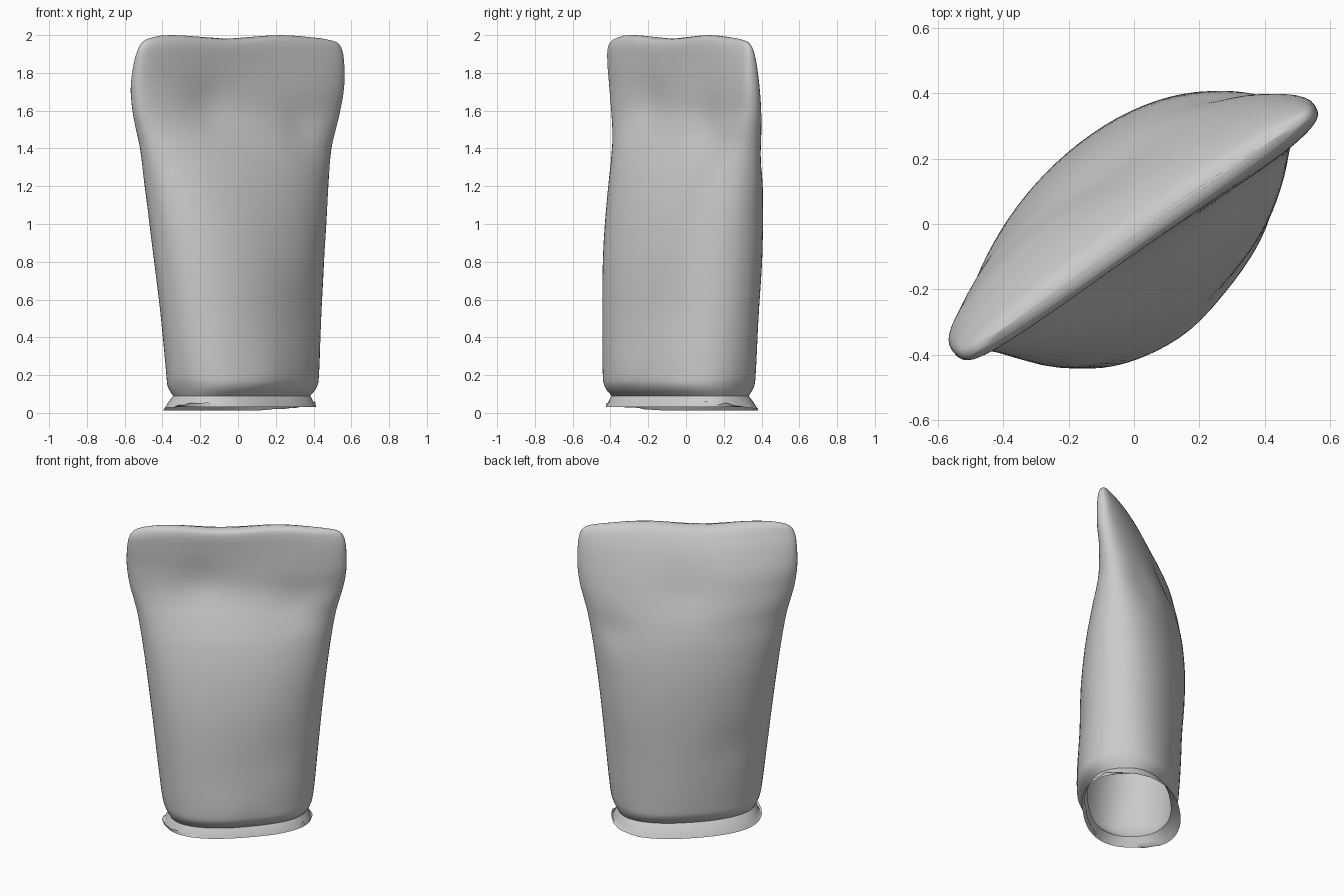
import bpy, bmesh, math, random
from mathutils import Vector, Matrix

random.seed(4)
cube = bpy.data.objects.get("Cube")
if cube:
    bpy.data.objects.remove(cube, do_unlink=True)

SEGMENTS = 72


def make_material(name, value):
    mat = bpy.data.materials.new(name)
    mat.use_nodes = True
    colour = (value, value, value, 1)
    mat.diffuse_color = colour
    mat.node_tree.nodes["Principled BSDF"].inputs["Base Color"].default_value = colour
    return mat


def spline(keys, steps):
    """Catmull-Rom samples through the profile keys."""
    rows = []
    for i in range(len(keys) - 1):
        p = [Vector(keys[min(max(i + k, 0), len(keys) - 1)]) for k in (-1, 0, 1, 2)]
        for s in range(steps):
            t = s / steps
            rows.append(0.5 * (2 * p[1] + (p[2] - p[0]) * t
                               + (2 * p[0] - 5 * p[1] + 4 * p[2] - p[3]) * t ** 2
                               + (3 * p[1] - p[0] - 3 * p[2] + p[3]) * t ** 3))
    return rows + [Vector(keys[-1])]


def section(row, shape):
    """Section: height, half width, half depth, middle shift, end shift, squareness, turn."""
    z, a, b, middle, end, n, turn = row
    rotation = Matrix.Rotation(math.radians(turn), 3, 'Z')
    points = []
    for i in range(SEGMENTS):
        t = math.tau * i / SEGMENTS
        c, s = math.cos(t), math.sin(t)
        power = 2 / (n + 0.2 if s < 0 else n)
        x = math.copysign(abs(c) ** power, c)
        y = math.copysign(abs(s) ** power, s) * b + end + (middle - end) * (1 - x * x)
        points.append(rotation @ shape(Vector((x * a - 0.008, y, z))))
    return points


def loft(name, rows, mat, shape, cap):
    bm = bmesh.new()
    rings = [[bm.verts.new(p) for p in section(r, shape)] for r in rows]
    for low, high in zip(rings, rings[1:]):
        for i in range(SEGMENTS):
            j = (i + 1) % SEGMENTS
            bm.faces.new((low[i], low[j], high[j], high[i]))
    if cap:
        bm.faces.new(rings[-1])
    mesh = bpy.data.meshes.new(name)
    bm.to_mesh(mesh)
    bm.free()
    mesh.materials.append(mat)
    obj = bpy.data.objects.new(name, mesh)
    bpy.context.collection.objects.link(obj)
    bpy.ops.object.select_all(action='DESELECT')
    bpy.context.view_layer.objects.active = obj
    obj.select_set(True)
    bpy.ops.object.shade_smooth_by_angle(angle=math.radians(50))


# Soft dents: side (-1 front, 1 back), across, height, radius, depth
DENTS = [(-1, -0.22, 1.63, 0.15, 0.022), (-1, 0.34, 1.5, 0.12, 0.018),
         (1, 0.0, 1.62, 0.18, 0.02), (1, 0.45, 1.35, 0.12, 0.015),
         (1, -0.25, 0.6, 0.15, 0.01), (-1, 0.2, 0.55, 0.2, 0.01),
         (-1, -0.1, 0.2, 0.15, -0.012)]


def dented(p):
    q = p.copy()
    for side, u, z, radius, depth in DENTS:
        if p.y * side > 0:
            fade = min(1, abs(p.y) / 0.08)
            d2 = (p.x - u) ** 2 + (p.z - z) ** 2
            q.y -= side * depth * fade * math.exp(-d2 / radius ** 2)
    if p.z > 1.8:
        q.z += (p.z - 1.8) * 0.05 * math.cos(p.x * 9 + 4)
    return q


def ragged(p):
    """Short torn hem in front, longer and smoother behind."""
    q = p.copy()
    if p.z < 0.03:
        front = min(1, max(0, 0.5 - p.y * 2.5))
        q.z += 0.042 * front + random.uniform(-0.012, 0.012) * front
        q.y *= 1 - 0.08 * front
    return q


grey = make_material("soft grey", 0.6)

# Stuffed sack: round at the foot, flattened and wide at the sealed head
sack_profile = [(0.09, 0.42, 0.25, -0.03, -0.03, 2.3, 45),
                (0.14, 0.445, 0.295, -0.035, -0.035, 2.25, 45),
                (0.22, 0.465, 0.308, -0.035, -0.035, 2.1, 45),
                (0.5, 0.495, 0.312, -0.025, -0.025, 2.0, 43),
                (0.8, 0.525, 0.308, -0.01, -0.01, 2.0, 41),
                (1.05, 0.553, 0.287, 0.008, 0, 2.0, 38.5),
                (1.25, 0.58, 0.25, 0.025, 0.01, 2.0, 37),
                (1.4, 0.605, 0.205, 0.042, 0.012, 2.0, 36),
                (1.5, 0.63, 0.17, 0.052, 0.01, 2.1, 35),
                (1.6, 0.655, 0.14, 0.052, 0.005, 2.2, 34.5),
                (1.72, 0.67, 0.116, 0.038, -0.005, 2.4, 34),
                (1.85, 0.667, 0.088, 0.012, -0.02, 2.6, 34.5),
                (1.93, 0.653, 0.066, -0.01, -0.03, 2.6, 35),
                (1.97, 0.62, 0.047, -0.022, -0.032, 2.6, 35),
                (1.985, 0.56, 0.025, -0.026, -0.032, 2.6, 35),
                (1.99, 0.52, 0.004, -0.026, -0.032, 2.6, 35)]
loft("sack_body", spline(sack_profile, 5), grey, dented, True)

# Open flared hem with a ragged lower edge
hem_profile = [(0.012, 0.46, 0.3, -0.02, -0.02, 2.3, 45),
               (0.055, 0.438, 0.278, -0.025, -0.025, 2.3, 45),
               (0.09, 0.42, 0.25, -0.03, -0.03, 2.3, 45)]
loft("open_hem", spline(hem_profile, 2), grey, ragged, False)
